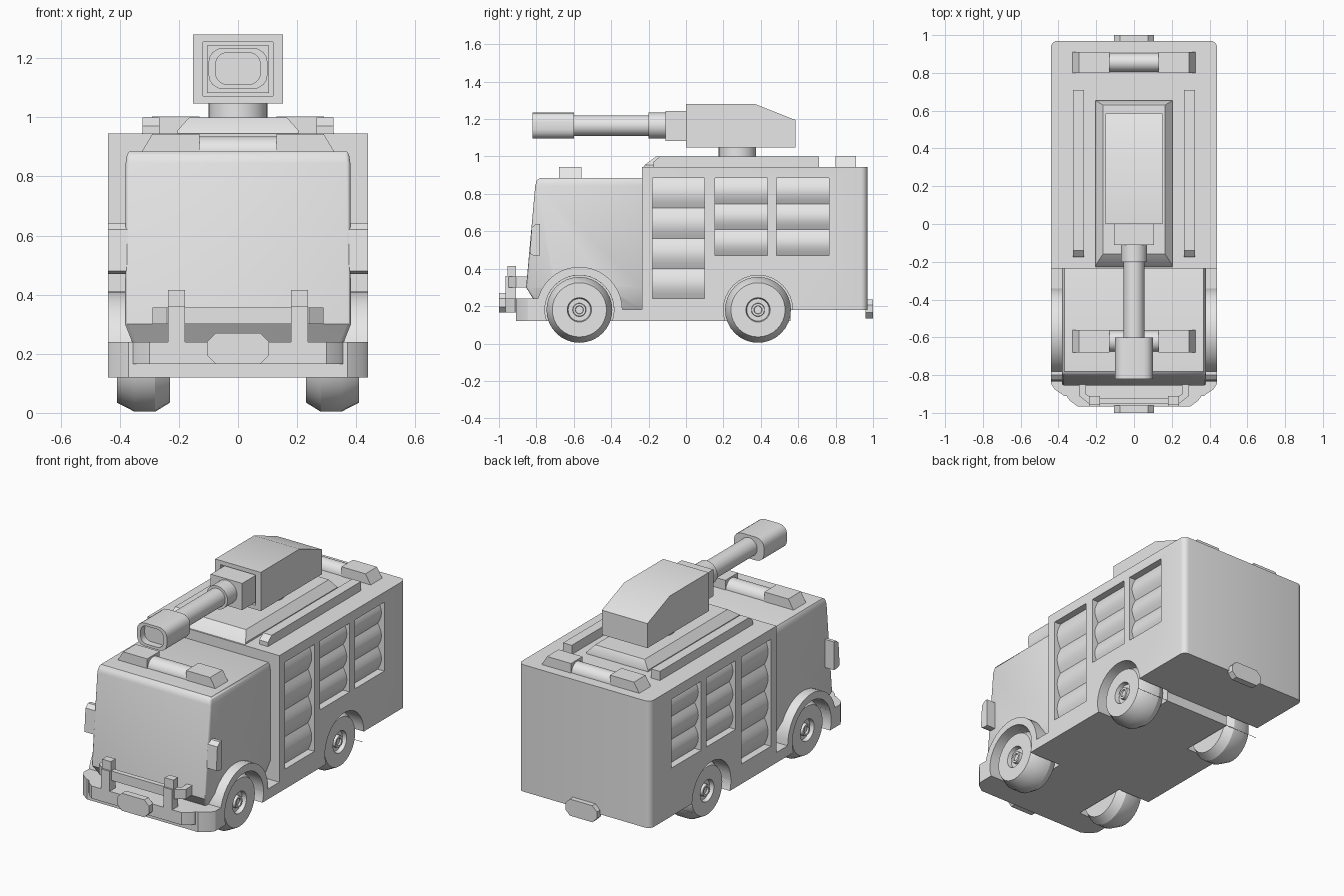
import bpy, bmesh, math

if "Cube" in bpy.data.objects:
    bpy.data.objects.remove(bpy.data.objects["Cube"])

paint = bpy.data.materials.new("light_grey")
paint.diffuse_color = (0.8, 0.8, 0.8, 1)
paint.use_nodes = True
paint.node_tree.nodes["Principled BSDF"].inputs["Base Color"].default_value = paint.diffuse_color


def loft(name, rings, mirror=False):
    """Skin a list of point rings and cap both ends."""
    bm = bmesh.new()
    vs = [[bm.verts.new(p) for p in r] for r in rings]
    n = len(rings[0])
    for a, b in zip(vs, vs[1:]):
        for i in range(n):
            j = (i + 1) % n
            bm.faces.new((a[i], a[j], b[j], b[i]))
    bm.faces.new(vs[0][::-1])
    bm.faces.new(vs[-1])
    bmesh.ops.recalc_face_normals(bm, faces=bm.faces)
    me = bpy.data.meshes.new(name)
    bm.to_mesh(me)
    bm.free()
    me.materials.append(paint)
    ob = bpy.data.objects.new(name, me)
    bpy.context.collection.objects.link(ob)
    if mirror:
        m = ob.modifiers.new("mirror", 'MIRROR')
        m.use_clip = False
        m.use_mirror_merge = False
    return ob


def place(axis, d, p):
    return {'X': (d, p[0], p[1]), 'Y': (p[0], d, p[1]), 'Z': (p[0], p[1], d)}[axis]


def prism(name, axis, pts, a, b, mirror=False):
    return loft(name, [[place(axis, d, p) for p in pts] for d in (a, b)], mirror)


def rect(x0, x1, y0, y1):
    return [(x0, y0), (x1, y0), (x1, y1), (x0, y1)]


def box(name, x0, x1, y0, y1, z0, z1, mirror=False):
    return prism(name, 'Z', rect(x0, x1, y0, y1), z0, z1, mirror)


def circle(cx, cy, r, n=32):
    return [(cx + r * math.cos(math.tau * i / n), cy + r * math.sin(math.tau * i / n)) for i in range(n)]


def lathe(name, axis, c, profile, mirror=False):
    return loft(name, [[place(axis, d, p) for p in circle(*c, r)] for d, r in profile], mirror)


def sym(half):
    """Close a right-hand outline with its mirror image."""
    return half + [(-x, y) for x, y in reversed(half)]


def oval(cx, cz, w, h, r, k=5):
    """Rounded rectangle outline."""
    pts = []
    for q, (sx, sz) in enumerate(((1, 1), (-1, 1), (-1, -1), (1, -1))):
        for i in range(k):
            t = (q + i / (k - 1)) * math.pi / 2
            pts.append((cx + sx * (w - r) + r * math.cos(t), cz + sz * (h - r) + r * math.sin(t)))
    return pts


def cut(ob, cutters):
    for c in cutters:
        m = ob.modifiers.new("cut", 'BOOLEAN')
        m.operation, m.solver, m.object = 'DIFFERENCE', 'EXACT', c


AXLES = {"front": -0.57, "rear": 0.385}
WZ = 0.18

# cutters for wheel wells and shutter openings
wells = [prism("well_cutter_" + k, 'X', circle(y, WZ, 0.185), 0.22, 0.6, True) for k, y in AXLES.items()]
doors = [(-0.18, 0.10, 0.24, 4), (0.155, 0.435, 0.47, 3), (0.485, 0.765, 0.47, 3)]
TOP = 0.885
openings = [box("opening_cutter", 0.395, 0.6, y0, y1, z0, TOP, True) for y0, y1, z0, n in doors]
cutters = wells + openings

# rear body with rounded back corners
half = [(0.44, -0.235)] + [(0.405 + 0.035 * math.cos(t), 0.935 + 0.035 * math.sin(t))
                           for t in [i * math.pi / 8 for i in range(5)]]
body = prism("rear_body", 'Z', sym(half), 0.18, 0.945)
cut(body, wells[1:] + openings)

# roller shutters with bulging slats
for i, (y0, y1, z0, n) in enumerate(doors):
    pts, k = [(0.38, TOP), (0.38, z0)], 6
    for s in range(n * k + 1):
        pts.append((0.397 + 0.025 * abs(math.sin(math.pi * s / k)), z0 + (TOP - z0) * s / (n * k)))
    prism("shutter_%d" % (i + 1), 'Y', pts, y0, y1, True)

# cab, tucked under at the bottom and leaning back at the top
levels = [(0.17, 0.33, -0.775), (0.30, 0.382, -0.855), (0.845, 0.38, -0.806),
          (0.872, 0.376, -0.798), (0.885, 0.368, -0.78)]
cab = loft("cab", [[(x, y, z) for x, y in rect(-w, w, f, -0.22)] for z, w, f in levels])
bev = cab.modifiers.new("bevel", 'BEVEL')
bev.width, bev.segments, bev.limit_method, bev.angle_limit = 0.02, 3, 'ANGLE', math.radians(65)
cut(cab, wells[:1])

# chassis, bumper and front fenders
cut(box("chassis", -0.44, 0.44, -0.80, 0.56, 0.12, 0.182), wells)
bumper = prism("bumper", 'Z', sym([(0.44, -0.72), (0.44, -0.845), (0.42, -0.875), (0.37, -0.91)]), 0.12, 0.24)
cut(bumper, wells[:1])
prism("bumper_face", 'Z', sym([(0.355, -0.88), (0.355, -0.915), (0.34, -0.935), (0.30, -0.965)]), 0.165, 0.24)
arc = [math.pi * i / 20 for i in range(21)]
fy = AXLES["front"]
prism("front_fender", 'X',
      [(fy + 0.23 * math.cos(t), WZ + 0.23 * math.sin(t)) for t in arc] +
      [(fy + 0.185 * math.cos(t), WZ + 0.185 * math.sin(t)) for t in reversed(arc)], 0.35, 0.44, True)

# bull bar: bent rail on two posts
prism("guard_rail", 'Z', sym([(0.255, -0.84), (0.255, -0.90), (0.225, -0.92)])[:3] +
      [(-0.225, -0.92), (-0.255, -0.90), (-0.255, -0.84), (-0.29, -0.84), (-0.29, -0.91), (-0.24, -0.95),
       (0.24, -0.95), (0.29, -0.91), (0.29, -0.84)], 0.30, 0.357)
prism("guard_post", 'X', [(-0.965, 0.22), (-0.91, 0.22), (-0.91, 0.415), (-0.955, 0.415),
                          (-0.955, 0.36), (-0.965, 0.36)], 0.18, 0.237, True)


# number plates, blank with clipped corners
def plate(name, y0, y1, z0, z1):
    w, c = 0.105, 0.03
    prism(name, 'Y', sym([(w - c, z0), (w, z0 + c), (w, z1 - c), (w - c, z1)]), y0, y1)


plate("front_plate", -1.0, -0.96, 0.165, 0.27)
plate("rear_plate", 0.96, 1.0, 0.135, 0.235)

# wheels with stepped hubs
for k, y in AXLES.items():
    lathe(k + "_wheel", 'X', (y, WZ), [(0.23, 0.145), (0.28, 0.176), (0.35, 0.176), (0.41, 0.145),
                                       (0.41, 0.065), (0.385, 0.06), (0.385, 0.036), (0.405, 0.034),
                                       (0.405, 0.022), (0.395, 0.02)], True)

# side mirrors
prism("side_mirror", 'X', [(-0.815, 0.47), (-0.78, 0.47), (-0.78, 0.64), (-0.80, 0.64), (-0.825, 0.62),
                           (-0.835, 0.48)], 0.365, 0.44, True)


# roof light bars: wedge ends with a round lamp between
def light_bar(name, y0, y1, z):
    prism(name + "_end", 'Y', [(0.13, z - 0.01), (0.325, z - 0.01), (0.325, z), (0.29, z + 0.058),
                               (0.13, z + 0.058)], y0, y1, True)
    c, r = (y0 + y1) / 2, (y1 - y0) / 2 - 0.004
    prism(name + "_lamp", 'X', [(c + r * math.cos(t), z - 0.005 + 0.055 * math.sin(t)) for t in arc], -0.135, 0.135)


light_bar("front_light_bar", -0.68, -0.56, 0.885)
light_bar("rear_light_bar", 0.80, 0.91, 0.945)

# roof deck and rails
loft("roof_deck", [[(x, y, z) for x, y in rect(-w, w, f, b)] for z, w, f, b in
                   [(0.94, 0.205, -0.23, 0.655), (0.955, 0.205, -0.22, 0.655), (1.0, 0.165, -0.16, 0.63)]])
prism("roof_rail", 'X', [(-0.175, 0.94), (0.71, 0.94), (0.71, 1.0), (-0.14, 1.0), (-0.175, 0.97)],
      0.265, 0.323, True)

# turret neck and head with a recessed front
prism("turret_neck", 'Z', circle(0, 0.275, 0.1), 0.99, 1.06)
head = prism("turret_head", 'X', [(0, 1.047), (0.585, 1.047), (0.585, 1.195), (0.37, 1.28), (0, 1.28)],
             -0.152, 0.152)
recess = box("head_recess_cutter", -0.118, 0.118, -0.1, 0.025, 1.072, 1.255)
cut(head, [recess])
box("cannon_mount", -0.105, 0.105, -0.11, 0.04, 1.082, 1.243)

# water cannon: collar, barrel and hollow nozzle
CZ = 1.165
lathe("cannon_collar", 'Y', (0, CZ), [(-0.2, 0.07), (-0.1, 0.07)])
lathe("cannon_barrel", 'Y', (0, CZ), [(-0.62, 0.055), (-0.19, 0.055)])
loft("nozzle", [[(x, d, z) for x, z in oval(0, CZ, w, h, r)] for d, w, h, r in
                [(-0.6, 0.1, 0.07, 0.05), (-0.82, 0.1, 0.07, 0.05),
                 (-0.82, 0.076, 0.054, 0.04), (-0.78, 0.076, 0.054, 0.04)]])

# apply modifiers, drop the cutters, smooth the curved parts
cutters.append(recess)
for c in cutters:
    c.hide_render = True
dg = bpy.context.evaluated_depsgraph_get()
parts = [o for o in bpy.data.objects if o not in cutters]
baked = [(o, bpy.data.meshes.new_from_object(o.evaluated_get(dg))) for o in parts]
for o, me in baked:
    o.modifiers.clear()
    o.data = me
for c in cutters:
    bpy.data.objects.remove(c)
for o in parts:
    o.select_set(True)
bpy.context.view_layer.objects.active = parts[0]
bpy.ops.object.shade_smooth_by_angle(angle=math.radians(30))
